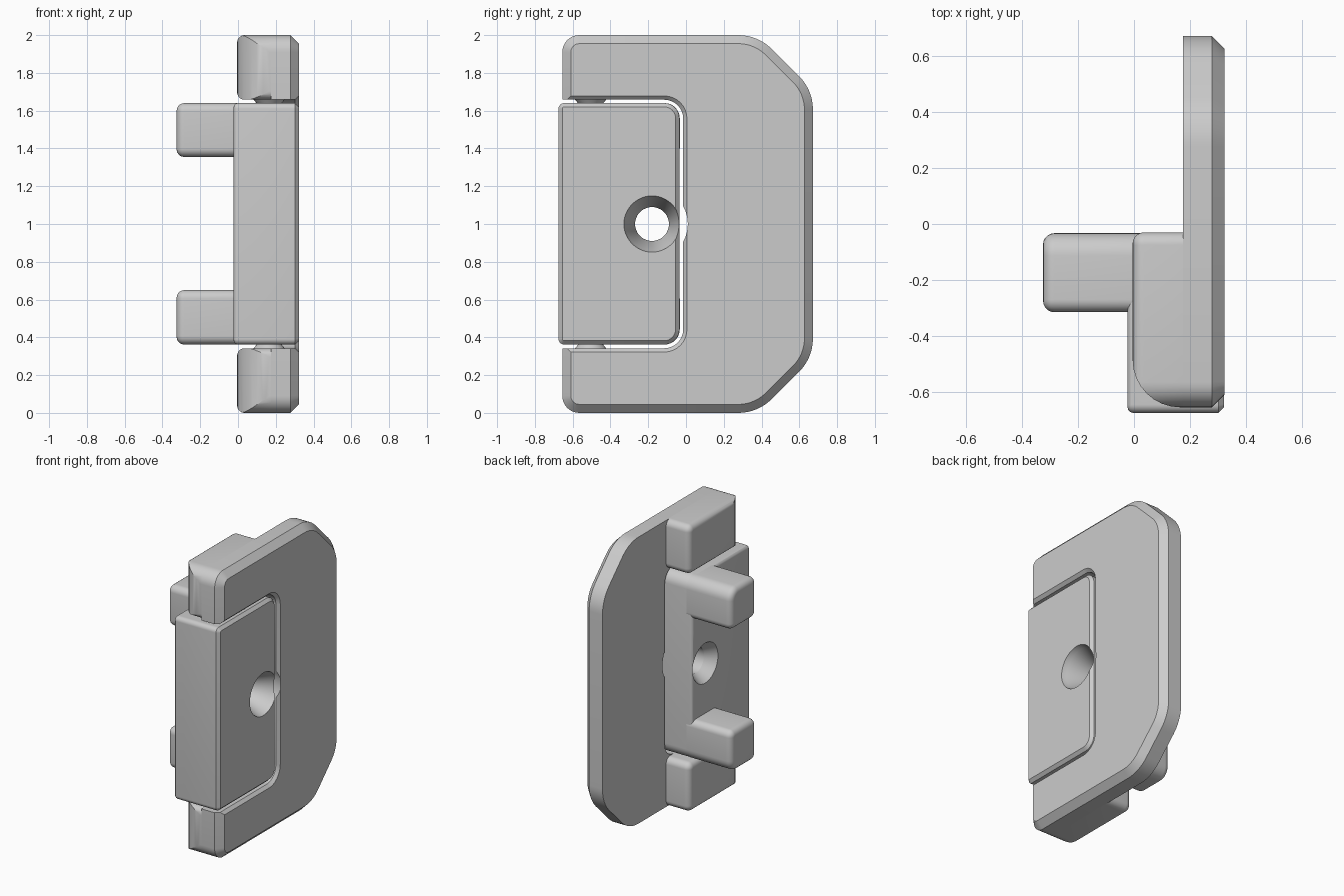
import bpy, bmesh, math
from mathutils import Vector

if "Cube" in bpy.data.objects:
    bpy.data.objects.remove(bpy.data.objects["Cube"], do_unlink=True)

grey = bpy.data.materials.new("plain_grey")
grey.use_nodes = True
COLOUR = (0.6, 0.6, 0.6, 1)
grey.diffuse_color = COLOUR
grey.node_tree.nodes["Principled BSDF"].inputs["Base Color"].default_value = COLOUR


def fillet(corners, steps=8):
    """Round each (u, v, radius) corner of a counter-clockwise outline."""
    out = []
    for i, (u, v, r) in enumerate(corners):
        p = Vector((u, v))
        if r == 0:
            out.append(p)
            continue
        a = (Vector(corners[i - 1][:2]) - p).normalized()
        b = (Vector(corners[(i + 1) % len(corners)][:2]) - p).normalized()
        half = a.angle(b) / 2
        centre = p + (a + b).normalized() * r / math.sin(half)
        start = p + a * r / math.tan(half) - centre
        first = math.atan2(start.y, start.x)
        sweep = math.pi - 2 * half
        for k in range(steps + 1):
            t = first + sweep * k / steps
            out.append(centre + Vector((math.cos(t), math.sin(t))) * r)
    return out


def inset(pts, d):
    """Move an outline inward by d (outward when negative)."""
    out = []
    for i, p in enumerate(pts):
        e1 = (p - pts[i - 1]).normalized()
        e2 = (pts[(i + 1) % len(pts)] - p).normalized()
        n1, n2 = Vector((-e1.y, e1.x)), Vector((-e2.y, e2.x))
        out.append(p + (n1 + n2) * d / (1 + n1.dot(n2)))
    return out


def loft(name, corners, layers, axis="x"):
    """Stack insets of one outline; layers are (position, inset)."""
    pts = fillet(corners)
    bm = bmesh.new()
    rings = []
    for pos, d in layers:
        rings.append([bm.verts.new((pos, q.x, q.y) if axis == "x" else (q.x, q.y, pos))
                      for q in inset(pts, d)])
    n = len(pts)
    for lo, hi in zip(rings, rings[1:]):
        for i in range(n):
            j = (i + 1) % n
            bm.faces.new((lo[i], lo[j], hi[j], hi[i]))
    bm.faces.new(rings[0][::-1])
    bm.faces.new(rings[-1])
    bmesh.ops.recalc_face_normals(bm, faces=bm.faces)
    mesh = bpy.data.meshes.new(name)
    bm.to_mesh(mesh)
    bm.free()
    mesh.materials.append(grey)
    ob = bpy.data.objects.new(name, mesh)
    bpy.context.collection.objects.link(ob)
    return ob


def turned(name, centre, layers, axis):
    """Round solid; layers are (position, radius)."""
    big, n = 0.3, 48
    circle = [(centre[0] + big * math.cos(math.tau * i / n),
               centre[1] + big * math.sin(math.tau * i / n), 0) for i in range(n)]
    return loft(name, circle, [(p, big - r) for p, r in layers], axis)


def rect(u0, u1, v0, v1, r00, r10, r11, r01):
    return [(u0, v0, r00), (u1, v0, r10), (u1, v1, r11), (u0, v1, r01)]


def soft_end(pos, r, steps=5):
    """Quarter-round layers starting from an end at pos, going to +axis."""
    angles = [k / steps * math.pi / 2 for k in range(steps + 1)]
    return [(pos + r * (1 - math.cos(a)), r * (1 - math.sin(a))) for a in angles]


def combine(ob, tool, operation):
    mod = ob.modifiers.new("cut", "BOOLEAN")
    mod.operation, mod.object, mod.solver = operation, tool, "EXACT"
    bpy.ops.object.select_all(action="DESELECT")
    bpy.context.view_layer.objects.active = ob
    ob.select_set(True)
    bpy.ops.object.modifier_apply(modifier=mod.name)
    bpy.data.objects.remove(tool, do_unlink=True)


HOLE = (-0.18, 1.0)
PIN = (0.165, -0.505)

# C-shaped plate: chamfered outline, open slot and a clearance notch
outline = [(-0.655, 0, 0.09), (0.38, 0, 0.25), (0.672, 0.29, 0.25),
           (0.672, 1.71, 0.25), (0.38, 2, 0.25), (-0.655, 2, 0.09)]
plate = loft("back_plate", outline, [(0.175, 0), (0.278, 0), (0.323, 0.045)])
slot = rect(-0.9, -0.015, 0.342, 1.658, 0, 0.1, 0.1, 0)
combine(plate, loft("slot_cutter", slot, [(0.1, 0), (0.303, 0), (0.343, -0.04)]), "DIFFERENCE")
combine(plate, turned("notch_cutter", HOLE, [(0.1, 0.19), (0.4, 0.19)], "x"), "DIFFERENCE")
parts = [plate]

# Rounded arm blocks at both ends, each with a conical hinge pin
for side, top in (("lower", False), ("upper", True)):
    if top:
        profile = rect(-0.655, -0.03, 1.658, 2, 0.045, 0.045, 0.045, 0.09)
    else:
        profile = rect(-0.655, -0.03, 0, 0.342, 0.09, 0.045, 0.045, 0.045)
    arm = loft(side + "_arm", profile, soft_end(-0.005, 0.04) + [(0.18, 0)])
    plan = rect(-0.005, 0.4, -0.655, 0.1, 0.17, 0, 0, 0)
    combine(arm, loft("arm_rounder", plan, [(-0.1, 0), (2.1, 0)], "z"), "INTERSECT")
    pin_layers = [(1.58, 0.02), (1.665, 0.088)] if top else [(0.335, 0.088), (0.42, 0.02)]
    parts += [arm, turned(side + "_hinge_pin", PIN, pin_layers, "z")]

# Central latch block with countersunk hole and pin sockets
body = rect(-0.675, -0.035, 0.362, 1.64, 0.03, 0.08, 0.08, 0.03)
block = loft("latch_block", body,
             soft_end(-0.023, 0.02, 3) + [(0.302, 0), (0.322, 0.02)])
bore = [(-0.06, 0.165), (0.05, 0.09), (0.18, 0.09), (0.29, 0.14), (0.36, 0.16)]
combine(block, turned("bore_cutter", HOLE, bore, "x"), "DIFFERENCE")
for socket in ([(1.55, 0.02), (1.66, 0.11)], [(0.34, 0.11), (0.45, 0.02)]):
    combine(block, turned("socket_cutter", PIN, socket, "z"), "DIFFERENCE")
parts.append(block)

# Two rounded pegs projecting from the block
for side, z0, z1, r_low, r_high in (("lower", 0.362, 0.65, 0.08, 0.045),
                                    ("upper", 1.355, 1.64, 0.045, 0.08)):
    shape = rect(-0.315, -0.033, z0, z1, 0.045, r_low, r_high, 0.045)
    parts.append(loft(side + "_peg", shape, soft_end(-0.325, 0.04) + [(0.02, 0)]))

# Smooth rounded areas while keeping crisp edges
bpy.ops.object.select_all(action="DESELECT")
for ob in parts:
    ob.select_set(True)
bpy.context.view_layer.objects.active = plate
bpy.ops.object.shade_smooth_by_angle(angle=math.radians(30))
